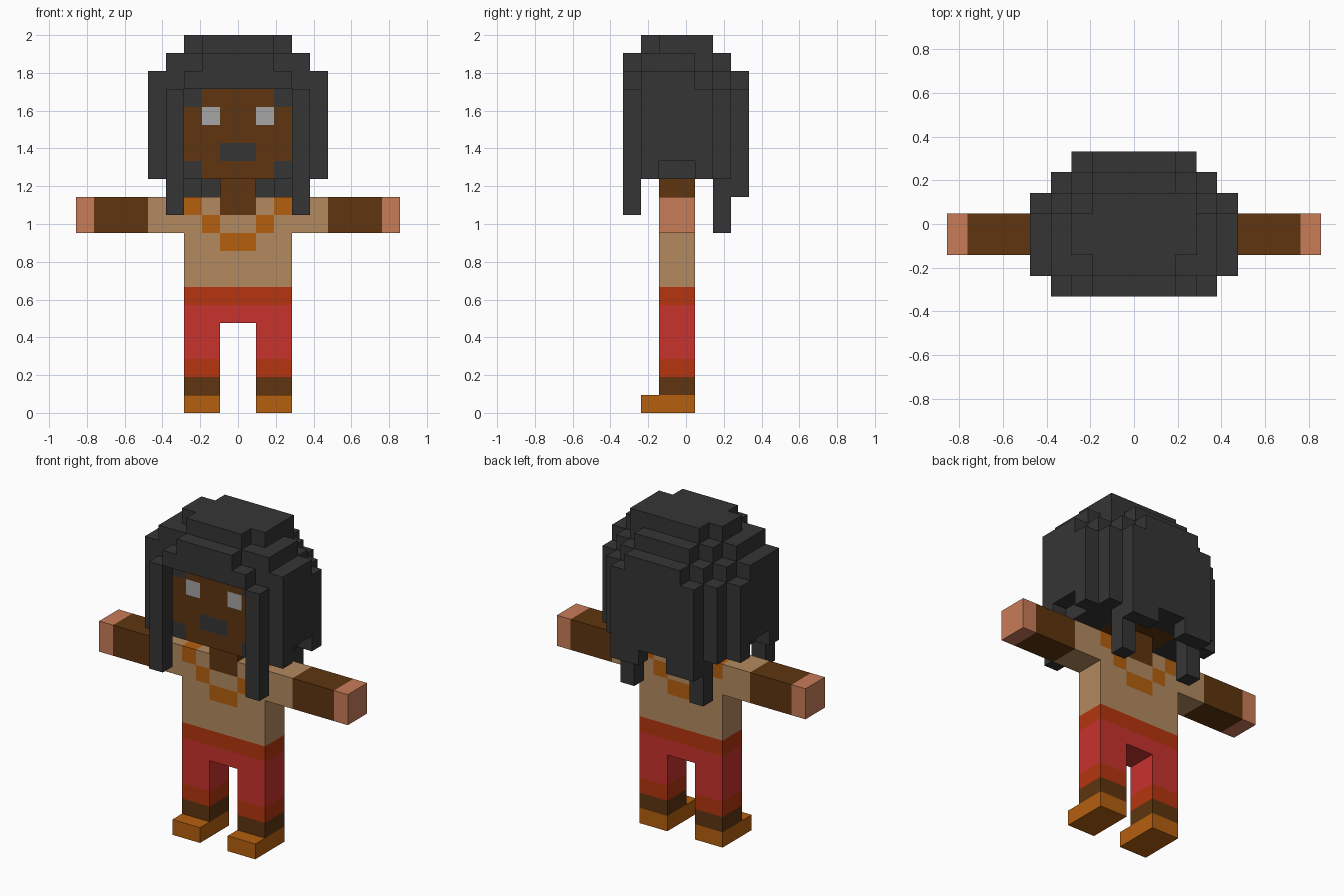
import bpy, bmesh

if "Cube" in bpy.data.objects:
    bpy.data.objects.remove(bpy.data.objects["Cube"])

U = 2 / 21  # one block


def material(name, hexa):
    m = bpy.data.materials.new(name)
    lin = []
    for i in (0, 2, 4):
        c = int(hexa[i:i + 2], 16) / 255
        lin.append(c / 12.92 if c <= 0.04045 else ((c + 0.055) / 1.055) ** 2.4)
    m.diffuse_color = (*lin, 1)
    m.use_nodes = True
    m.node_tree.nodes["Principled BSDF"].inputs["Base Color"].default_value = m.diffuse_color
    return m


HAIR = material("charcoal hair", "353535")
SKIN = material("brown skin", "5E350F")
PALM = material("peach hand", "C87C58")
TAN = material("tan shirt", "B48A60")
ORANGE = material("orange", "B5600F")
RED = material("red cloth", "C8322D")
RUST = material("rust trim", "B5350F")
EYE = material("light grey eye", "A6A6A6")

cells, colours = {}, {}


def box(part, mat, x, y, z, mirror=True):
    """Fill a block range; later parts replace earlier ones."""
    colours[part] = mat
    for i in range(*x):
        for j in range(*y):
            for k in range(*z):
                cells[i, j, k] = part
                if mirror:
                    cells[-1 - i, j, k] = part


# Legs and trousers (y block 2..4 is the body depth)
box("shoes", ORANGE, (1, 3), (1, 4), (0, 1))
box("ankles", SKIN, (1, 3), (2, 4), (1, 2))
box("trouser_cuffs", RUST, (1, 3), (2, 4), (2, 3))
box("trousers", RED, (1, 3), (2, 4), (3, 6))
box("trousers", RED, (0, 1), (2, 4), (5, 6))
box("belt", RUST, (0, 3), (2, 4), (6, 7))

# Shirt, arms and hands
box("shirt", TAN, (0, 3), (2, 4), (7, 12))
box("shirt", TAN, (3, 5), (2, 4), (10, 12))
box("arms", SKIN, (5, 8), (2, 4), (10, 12))
box("hands", PALM, (8, 9), (2, 4), (10, 12))

# Necklace and neck
box("necklace", ORANGE, (2, 3), (2, 4), (11, 12))
box("necklace", ORANGE, (1, 2), (2, 4), (10, 11))
box("necklace", ORANGE, (0, 1), (2, 4), (9, 10))
box("neck", SKIN, (0, 1), (2, 4), (11, 13))

# Hair crown
box("hair", HAIR, (0, 3), (2, 4), (20, 21))
box("hair", HAIR, (0, 2), (1, 5), (20, 21))
box("hair", HAIR, (2, 3), (4, 5), (20, 21), mirror=False)
box("hair", HAIR, (0, 3), (1, 5), (13, 20))
# Hair sides
box("hair", HAIR, (3, 4), (1, 4), (13, 20))
box("hair", HAIR, (3, 4), (4, 5), (13, 19))
box("hair", HAIR, (4, 5), (1, 2), (13, 19))
box("hair", HAIR, (4, 5), (2, 4), (14, 19))
box("hair", HAIR, (4, 5), (4, 5), (13, 18))
# Fringe and front strands
box("hair", HAIR, (0, 2), (0, 1), (18, 20))
box("hair", HAIR, (2, 3), (0, 1), (18, 19))
box("hair", HAIR, (3, 4), (0, 1), (11, 18))
# Back layers and back strands
box("hair", HAIR, (0, 2), (5, 6), (13, 20))
box("hair", HAIR, (2, 3), (5, 6), (10, 19))
box("hair", HAIR, (3, 4), (5, 6), (13, 18))
box("hair", HAIR, (0, 1), (6, 7), (13, 19))
box("hair", HAIR, (1, 2), (6, 7), (12, 19))
box("hair", HAIR, (2, 3), (6, 7), (12, 18))

# Head and face
box("head", SKIN, (0, 2), (1, 5), (13, 18))
box("head", SKIN, (2, 3), (1, 5), (14, 17))
box("eyes", EYE, (1, 2), (1, 2), (16, 17))
box("mouth", HAIR, (0, 1), (1, 2), (14, 15))

# Outer side of each block: direction and its four corners
SIDES = []
for axis in range(3):
    a, b = (axis + 1) % 3, (axis + 2) % 3
    for s in (0, 1):
        quad = []
        for u, v in ((0, 0), (1, 0), (1, 1), (0, 1)):
            c = [0, 0, 0]
            c[axis], c[a], c[b] = s, u, v
            quad.append(c)
        d = [0, 0, 0]
        d[axis] = 2 * s - 1
        SIDES.append((d, quad if s else quad[::-1]))

# One object per part, keeping only exposed faces
for part, mat in colours.items():
    bm = bmesh.new()
    for (i, j, k), owner in cells.items():
        if owner != part:
            continue
        for d, quad in SIDES:
            if (i + d[0], j + d[1], k + d[2]) not in cells:
                bm.faces.new([bm.verts.new(((i + c[0]) * U, (j + c[1] - 3.5) * U,
                                            (k + c[2]) * U)) for c in quad])
    bmesh.ops.remove_doubles(bm, verts=bm.verts, dist=0.001)
    bmesh.ops.dissolve_limit(bm, angle_limit=0.01, verts=bm.verts, edges=bm.edges)
    mesh = bpy.data.meshes.new(part)
    bm.to_mesh(mesh)
    bm.free()
    mesh.materials.append(mat)
    bpy.context.collection.objects.link(bpy.data.objects.new(part, mesh))
